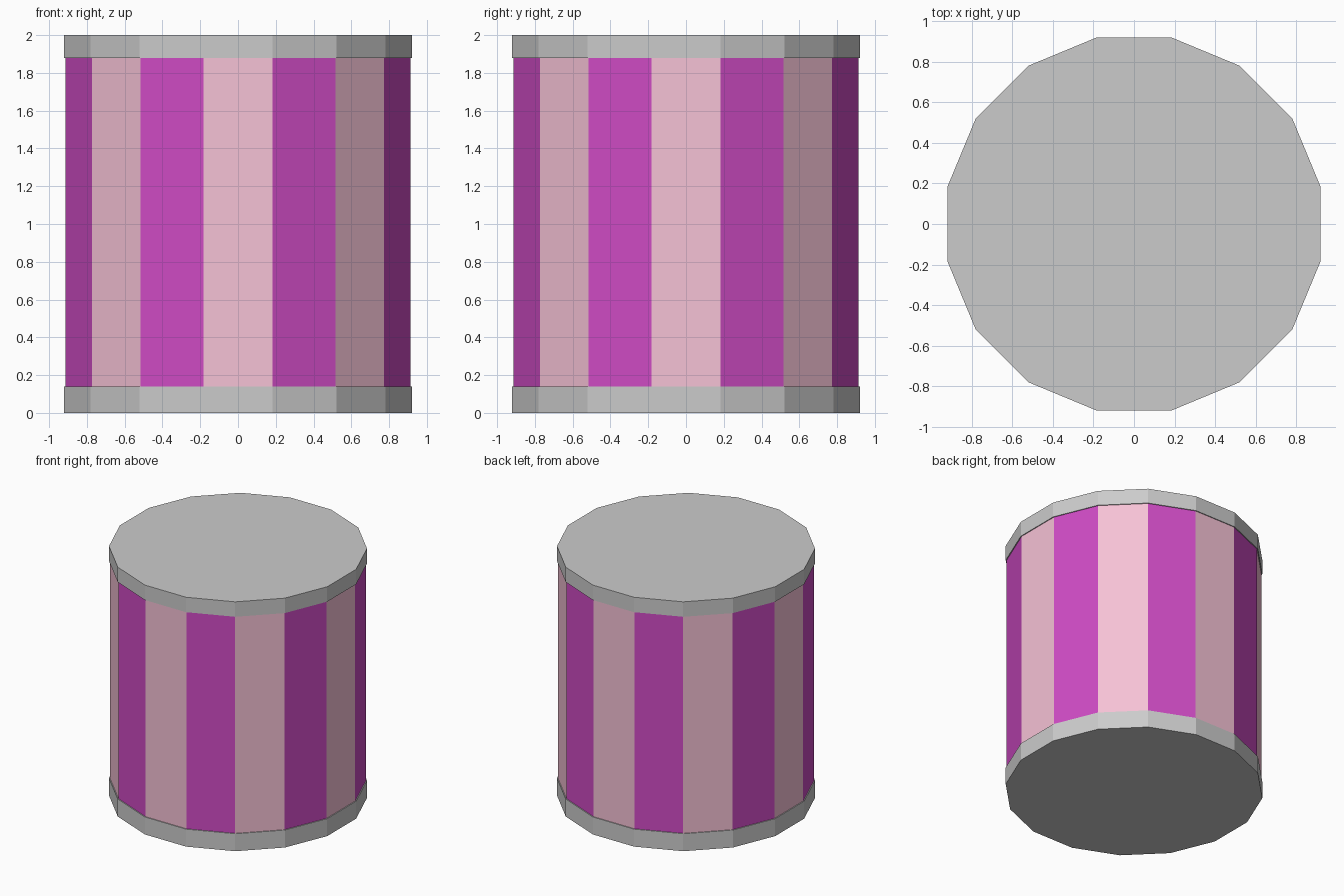
import bpy
from math import pi, cos

if "Cube" in bpy.data.objects:
    bpy.data.objects.remove(bpy.data.objects["Cube"])

SIDES = 16


def drum(name, apothem, z0, z1):
    # 16-sided prism with a flat side facing each axis
    bpy.ops.mesh.primitive_cylinder_add(
        vertices=SIDES, radius=apothem / cos(pi / SIDES),
        depth=z1 - z0, location=(0, 0, (z0 + z1) / 2), rotation=(0, 0, pi / SIDES))
    ob = bpy.context.object
    ob.name = name
    bpy.ops.object.transform_apply(location=False, rotation=True, scale=False)
    return ob


def material(name, rgb):
    m = bpy.data.materials.new(name)
    m.diffuse_color = (*rgb, 1)
    m.use_nodes = True
    m.node_tree.nodes["Principled BSDF"].inputs["Base Color"].default_value = m.diffuse_color
    return m


# Grey end caps
drum("bottom_cap", 0.92, 0.0, 0.14)
drum("top_cap", 0.92, 1.88, 2.0)

# Striped body, sides alternating pink and purple (pink faces the axes)
body = drum("striped_body", 0.913, 0.13, 1.89)
body.data.materials.append(material("pink", (0.92, 0.54, 0.67)))
body.data.materials.append(material("purple", (0.62, 0.07, 0.55)))
for face in body.data.polygons:
    n = face.normal
    if abs(n.z) < 0.5:
        angle = n.to_2d().angle_signed((1, 0))
        face.material_index = round(angle / (2 * pi / SIDES)) % 2
